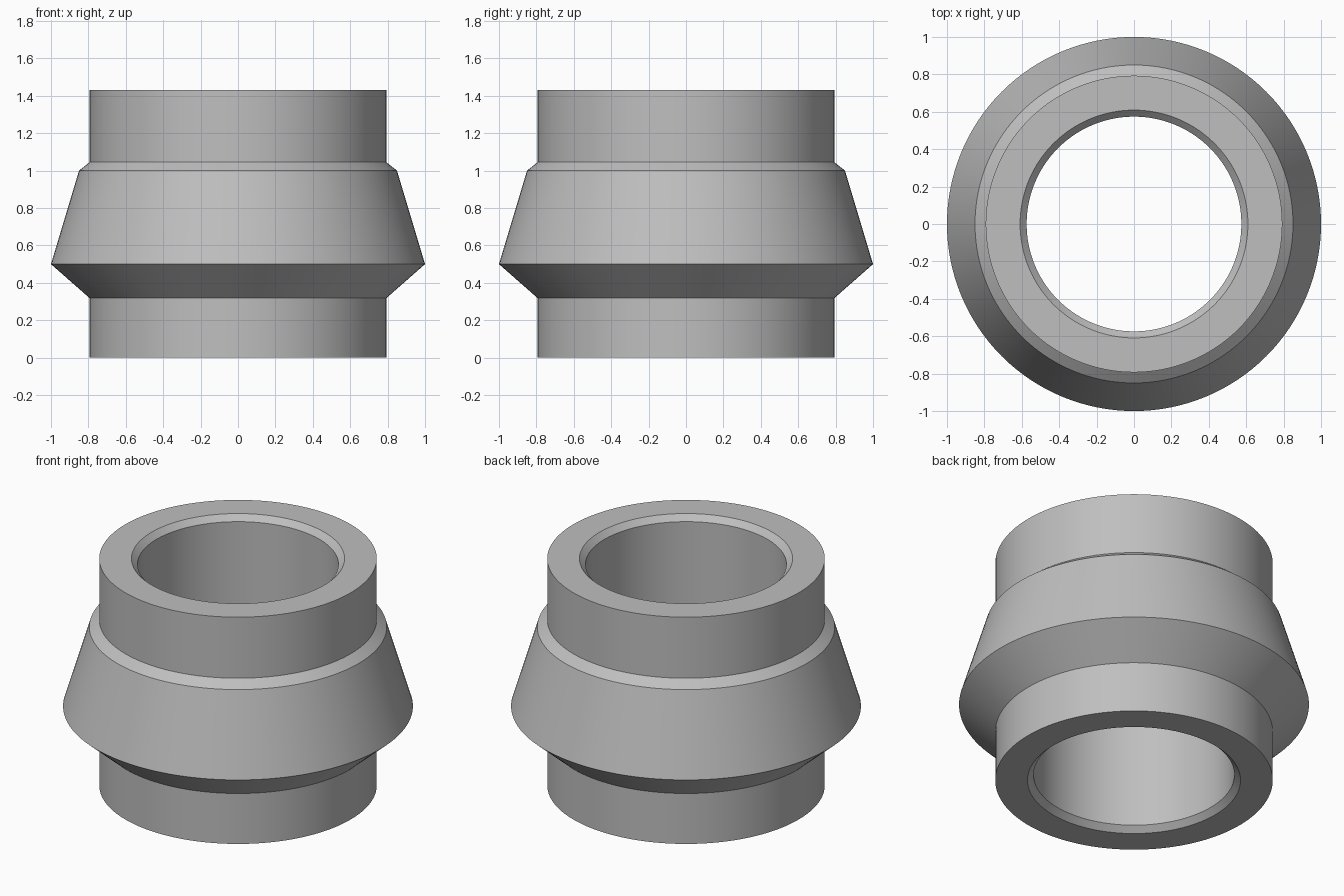
import bpy, bmesh, math

cube = bpy.data.objects.get("Cube")
if cube:
    bpy.data.objects.remove(cube, do_unlink=True)

SEGMENTS = 128
HEIGHT = 1.43
PIPE_R = 0.793
BORE_R = 0.574
CHAMFER = 0.035

# Plain grey metal
grey = bpy.data.materials.new("metal_grey")
grey.use_nodes = True
colour = (0.52, 0.52, 0.52, 1)
grey.diffuse_color = colour
grey.node_tree.nodes["Principled BSDF"].inputs["Base Color"].default_value = colour

# Closed cross-section (radius, height): outer wall going up, then the bore going down
profile = [
    (PIPE_R, 0), (PIPE_R, 0.318),                 # lower neck
    (1.0, 0.5), (0.85, 1.0),                      # flared collar
    (PIPE_R, 1.045), (PIPE_R, HEIGHT),            # upper neck
    (BORE_R + CHAMFER, HEIGHT), (BORE_R, HEIGHT - CHAMFER),
    (BORE_R, CHAMFER), (BORE_R + CHAMFER, 0),     # chamfered bore
]

# Revolve the section around z
bm = bmesh.new()
verts = [bm.verts.new((r, 0, z)) for r, z in profile]
edges = [bm.edges.new((v, verts[(i + 1) % len(verts)])) for i, v in enumerate(verts)]
bmesh.ops.spin(bm, geom=verts + edges, cent=(0, 0, 0), axis=(0, 0, 1),
               angle=math.tau, steps=SEGMENTS, use_merge=True)
bmesh.ops.remove_doubles(bm, verts=bm.verts[:], dist=0.0001)
bmesh.ops.recalc_face_normals(bm, faces=bm.faces[:])

mesh = bpy.data.meshes.new("flared_bushing")
bm.to_mesh(mesh)
bm.free()
mesh.materials.append(grey)
bushing = bpy.data.objects.new("flared_bushing", mesh)
bpy.context.collection.objects.link(bushing)

# Smooth round walls, crisp rims
bpy.ops.object.select_all(action="DESELECT")
bushing.select_set(True)
bpy.context.view_layer.objects.active = bushing
bpy.ops.object.shade_smooth_by_angle(angle=math.radians(30))
